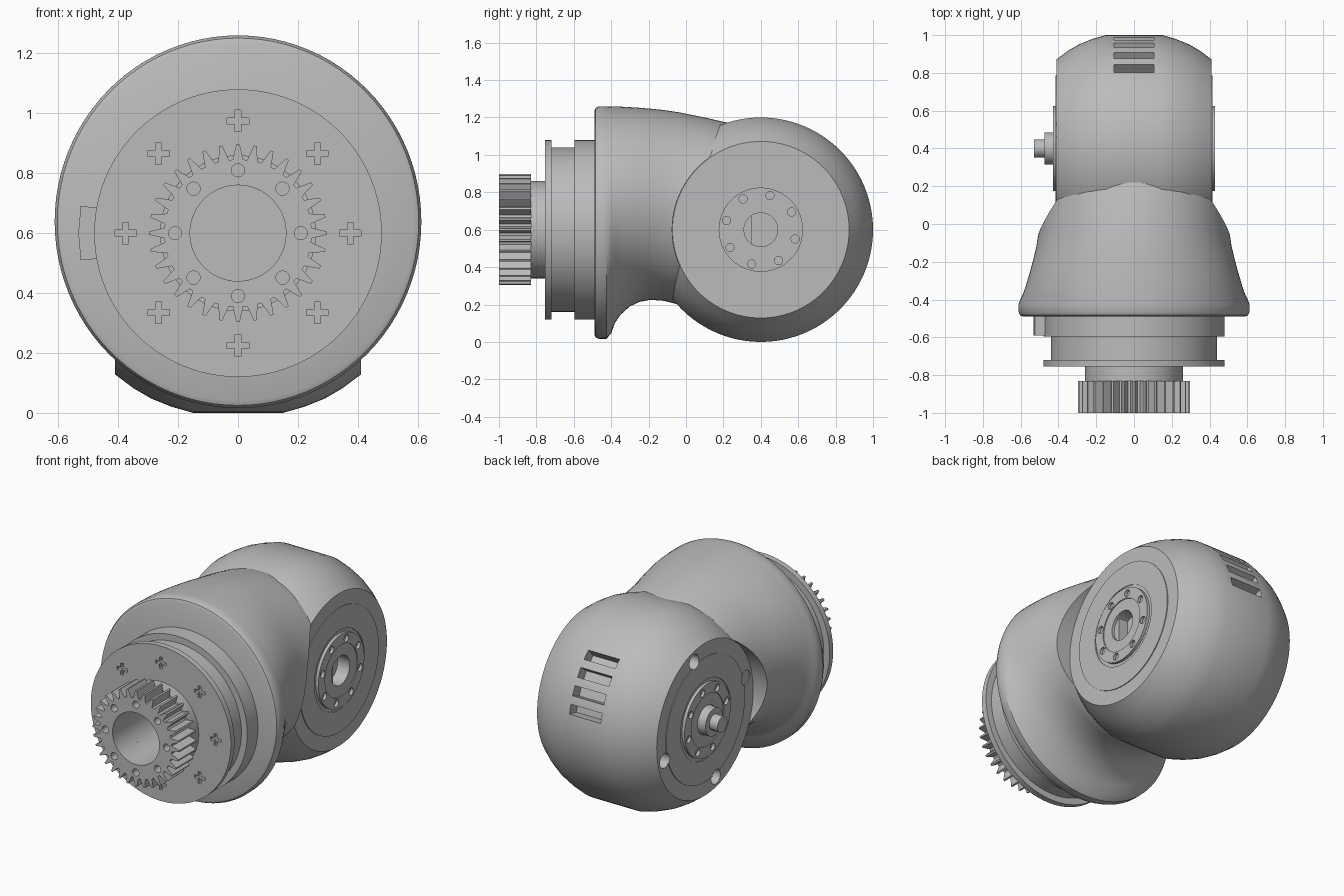
import bpy, bmesh
from math import sin, cos, pi, radians

if "Cube" in bpy.data.objects:
    bpy.data.objects.remove(bpy.data.objects["Cube"], do_unlink=True)

AXIS_Z = 0.6     # height of both joint axes
BODY_Y = 0.4     # centre of the round body
SEG = 96
parts = []

grey = bpy.data.materials.new("machined_grey")
grey.use_nodes = True
grey.diffuse_color = (0.5, 0.5, 0.5, 1)
grey.node_tree.nodes["Principled BSDF"].inputs["Base Color"].default_value = (0.5, 0.5, 0.5, 1)


def loft(name, rings, wrap=False, part=True):
    """Skin matching point rings; cap the ends unless it wraps round."""
    bm = bmesh.new()
    loops = [[bm.verts.new(p) for p in ring] for ring in rings]
    pairs = list(zip(loops, loops[1:]))
    if wrap:
        pairs.append((loops[-1], loops[0]))
    else:
        bm.faces.new(loops[0])
        bm.faces.new(loops[-1])
    for a, b in pairs:
        n = len(a)
        for i in range(n):
            j = (i + 1) % n
            bm.faces.new((a[i], a[j], b[j], b[i]))
    bmesh.ops.recalc_face_normals(bm, faces=bm.faces)
    mesh = bpy.data.meshes.new(name)
    bm.to_mesh(mesh)
    bm.free()
    mesh.materials.append(grey)
    obj = bpy.data.objects.new(name, mesh)
    bpy.context.scene.collection.objects.link(obj)
    if part:
        parts.append(obj)
    return obj


def circle_y(r, y, x=0, z=AXIS_Z, n=SEG):
    return [(x + r * cos(2 * pi * i / n), y, z + r * sin(2 * pi * i / n)) for i in range(n)]


def circle_x(r, x, y=BODY_Y, z=AXIS_Z, n=SEG):
    return [(x, y + r * cos(2 * pi * i / n), z + r * sin(2 * pi * i / n)) for i in range(n)]


def lathe(name, circle, profile, wrap=False):
    return loft(name, [circle(r, t) for r, t in profile], wrap)


def cut(cutter, *targets):
    """Subtract a helper solid from the targets, then discard it."""
    cutter.hide_render = True
    for target in targets:
        mod = target.modifiers.new("cut", 'BOOLEAN')
        mod.operation = 'DIFFERENCE'
        mod.solver = 'EXACT'
        mod.object = cutter
        bpy.context.view_layer.objects.active = target
        bpy.ops.object.modifier_apply(modifier=mod.name)
    bpy.data.objects.remove(cutter, do_unlink=True)


def polar(r, degrees):
    return r * cos(radians(degrees)), r * sin(radians(degrees))


# Toothed drive gear with a bore and a ring of bolt holes
TEETH = 32
tooth = [(-0.36, 0.246), (-0.18, 0.278), (-0.09, 0.297),
         (0.09, 0.297), (0.18, 0.278), (0.36, 0.246)]
outline = [(r, 2 * pi * (k + f) / TEETH + pi / 2) for k in range(TEETH) for f, r in tooth]


def gear_ring(y, bore=None):
    return [((bore or r) * cos(a), y, AXIS_Z + (bore or r) * sin(a)) for r, a in outline]


gear = loft("drive_gear", [gear_ring(-1), gear_ring(-0.83),
                           gear_ring(-0.83, 0.16), gear_ring(-1, 0.16)], True)
for k in range(8):
    dx, dz = polar(0.21, 45 * k)
    cut(loft("hole", [circle_y(0.022, y, dx, AXIS_Z + dz, 20) for y in (-1.1, -0.9)], part=False), gear)

# Neck and grooved spool sharing the bore
lathe("neck", circle_y, [(0.16, -0.83), (0.26, -0.83), (0.26, -0.75), (0.16, -0.75)], True)
spool = lathe("spool", circle_y, [
    (0.16, -0.755), (0.48, -0.755), (0.48, -0.72), (0.44, -0.72), (0.44, -0.595),
    (0.48, -0.595), (0.48, -0.485), (0.2, -0.485), (0.2, -0.1), (0.16, -0.1)], True)

# Cross-shaped recesses on the spool face
A, W = 0.036, 0.01
plus = [(-W, -A), (W, -A), (W, -W), (A, -W), (A, W), (W, W),
        (W, A), (-W, A), (-W, W), (-A, W), (-A, -W), (-W, -W)]
for k in range(8):
    dx, dz = polar(0.375, 45 * k)
    cut(loft("cross", [[(dx + u, y, AXIS_Z + dz + v) for u, v in plus]
                       for y in (-0.8, -0.735)], part=False), spool)

# Locating key on the side of the spool
key = [(-0.46, 0.515), (-0.525, 0.51), (-0.533, 0.6), (-0.525, 0.69), (-0.46, 0.685)]
loft("locating_key", [[(x, y, z) for x, z in key] for y in (-0.59, -0.485)])

# Stepped wall and screws at the end of the bore
wall = [(-0.3, 0.8), (-0.3, 0.55), (-0.27, 0.51), (-0.12, 0.42), (-0.12, 0.8)]
loft("bore_wall", [[(x, y, z) for y, z in wall] for x in (-0.19, 0.19)])
for s in (-1, 1):
    lathe("bore_screw", lambda r, y: circle_y(r, y, s * 0.14, 0.635, 20),
          [(0.02, -0.28), (0.02, -0.33)])

# Flared bell: y, top, bottom and half width of each section
sections = [
    (-0.49, 0.9, 0.3, 0.3), (-0.49, 1.235, 0.04, 0.588), (-0.483, 1.251, 0.025, 0.603),
    (-0.465, 1.26, 0.016, 0.612), (-0.425, 1.26, 0.017, 0.612), (-0.4, 1.26, 0.045, 0.602),
    (-0.38, 1.259, 0.1, 0.592), (-0.35, 1.258, 0.145, 0.58), (-0.3, 1.255, 0.19, 0.565),
    (-0.25, 1.252, 0.214, 0.55), (-0.19, 1.247, 0.225, 0.534), (-0.12, 1.24, 0.22, 0.517),
    (-0.04, 1.228, 0.2, 0.505), (0.1, 1.2, 0.22, 0.5), (0.23, 1.17, 0.25, 0.49),
    (0.35, 1.12, 0.3, 0.47)]
rings = []
for y, top, bottom, half in sections:
    mid, tall = (top + bottom) / 2, (top - bottom) / 2
    rings.append([(half * cos(2 * pi * i / SEG), y, mid + tall * sin(2 * pi * i / SEG))
                  for i in range(SEG)])
bell = loft("bell_housing", rings)
for s in (-1, 1):   # round pocket beside each joint face
    cut(loft("pocket", [circle_x(0.474, s * x) for x in (0.405, 0.8)], part=False), bell)

# Round body with a bulged rim and a shallow socket on one side
rim = [(0.472, 0.41), (0.517, 0.35), (0.552, 0.29), (0.58, 0.22), (0.6, 0.15)]
body = lathe("joint_body", circle_x, [(0.09, 0.34), (0.09, 0.41)] + rim
             + [(r, -x) for r, x in reversed(rim)])

# Vent slots across the back of the body
for k in range(4):
    mid = 45 - 10.3 * k
    sector = [polar(r, mid + d) for r, d in ((0.53, -2.8), (0.63, -2.8), (0.63, 2.8), (0.53, 2.8))]
    cut(loft("slot", [[(x, BODY_Y + u, AXIS_Z + v) for u, v in sector]
                      for x in (-0.107, 0.107)], part=False), body)

# Face plate and bolted hub on each side
plates = {}
for s, side in ((1, "left"), (-1, "right")):
    plates[s] = lathe(side + "_face_plate", circle_x, [
        (0.245, s * 0.4), (0.385, s * 0.4), (0.385, s * 0.415), (0.245, s * 0.415)], True)
    hub = lathe(side + "_hub", circle_x, [
        (0.09, s * 0.4), (0.225, s * 0.4), (0.225, s * 0.428), (0.16, s * 0.428),
        (0.16, s * 0.422), (0.09, s * 0.422)], True)
    for k in range(8):
        dy, dz = polar(0.19, 45 * k - 15)
        cut(loft("hole", [circle_x(0.022, s * x, BODY_Y + dy, AXIS_Z + dz, 20)
                          for x in (0.35, 0.5)], part=False), hub)

# Mounting holes and stepped shaft on the right side
for k in range(4):
    dy, dz = polar(0.41, 90 * k - 15)
    cut(loft("hole", [circle_x(0.045, x, BODY_Y + dy, AXIS_Z + dz, 32)
                      for x in (-0.5, -0.33)], part=False), body, plates[-1])
lathe("shaft", circle_x, [(0.1, -0.4), (0.085, -0.425), (0.085, -0.473),
                          (0.048, -0.473), (0.048, -0.53)])

# Smooth curved surfaces, keep machined edges sharp
bpy.ops.object.select_all(action='DESELECT')
for obj in parts:
    obj.select_set(True)
bpy.context.view_layer.objects.active = parts[0]
bpy.ops.object.shade_smooth_by_angle(angle=radians(30))
